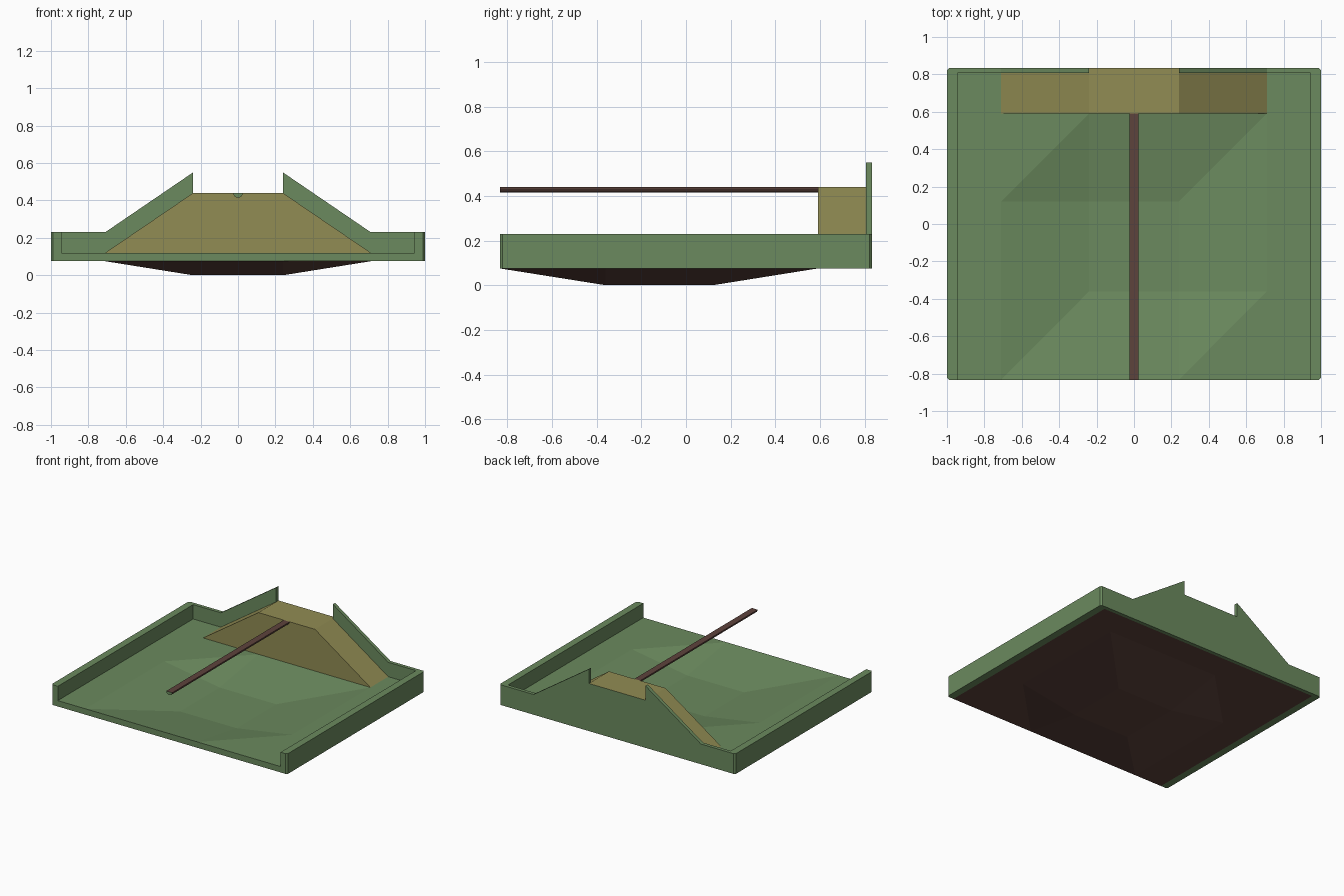
import bpy, bmesh, math

if "Cube" in bpy.data.objects:
    bpy.data.objects.remove(bpy.data.objects["Cube"])

def material(name, color):
    m = bpy.data.materials.new(name)
    m.diffuse_color = (*color, 1)
    m.use_nodes = True
    m.node_tree.nodes["Principled BSDF"].inputs["Base Color"].default_value = m.diffuse_color
    return m

GREEN = material("green", (0.147, 0.254, 0.112))
SAND = material("sand", (0.283, 0.262, 0.087))
BROWN = material("brown", (0.11, 0.056, 0.045))

Y = 0.833                        # half depth of the tray
IN_X, IN_Y = 0.945, 0.806        # inner faces of the walls
BASE, FLOOR, RIM, TOP = 0.075, 0.12, 0.23, 0.44

def finish(name, bm, mats, recalc=True):
    if recalc:
        bmesh.ops.recalc_face_normals(bm, faces=bm.faces)
    me = bpy.data.meshes.new(name)
    bm.to_mesh(me)
    bm.free()
    for m in mats:
        me.materials.append(m)
    ob = bpy.data.objects.new(name, me)
    bpy.context.collection.objects.link(ob)
    return ob

def prism(name, pts, axis, a, b, mats, pick=None):
    """Extrude a 2D outline along y (points are x,z) or z (points are x,y)."""
    place = (lambda p, t: (p[0], t, p[1])) if axis == 'y' else (lambda p, t: (p[0], p[1], t))
    bm = bmesh.new()
    lo = [bm.verts.new(place(p, a)) for p in pts]
    hi = [bm.verts.new(place(p, b)) for p in pts]
    bm.faces.new(lo)
    bm.faces.new(hi[::-1])
    n = len(pts)
    for i in range(n):
        j = (i + 1) % n
        bm.faces.new((lo[i], lo[j], hi[j], hi[i]))
    bmesh.ops.recalc_face_normals(bm, faces=bm.faces)
    if pick:
        for f in bm.faces:
            f.material_index = 1 if pick(f) else 0
    return finish(name, bm, mats)

# dished floor: green top, brown underside, green front edge
xs = [-IN_X, -0.71, -0.24, 0.24, 0.71, IN_X]
ys = [-Y, -0.36, 0.12, 0.59, IN_Y]
bm = bmesh.new()

def sheet(z):
    return [[bm.verts.new((x, y, z - (0.075 if i in (2, 3) and j in (1, 2) else 0)))
             for i, x in enumerate(xs)] for j, y in enumerate(ys)]

top, low = sheet(FLOOR), sheet(BASE)
for j in range(len(ys) - 1):
    for i in range(len(xs) - 1):
        for g, mat in ((top, 0), (low, 1)):
            a, b, c, d = g[j][i], g[j][i + 1], g[j + 1][i + 1], g[j + 1][i]
            for tri in ((a, b, c), (a, c, d)):
                f = bm.faces.new(tri if mat == 0 else tri[::-1])
                f.material_index = mat
for i in range(len(xs) - 1):
    bm.faces.new((low[0][i], low[0][i + 1], top[0][i + 1], top[0][i]))
finish("dished_floor", bm, [GREEN, BROWN], recalc=False)

# side walls with small chamfered outer corners
c = 0.012
for s, side in ((-1, "left"), (1, "right")):
    outline = [(IN_X, -Y), (1 - c, -Y), (1, -Y + c), (1, Y - c), (1 - c, Y), (IN_X, Y)]
    prism(side + "_wall", [(s * x, y) for x, y in outline], 'z', BASE, RIM, [GREEN])

# back wall rising to two peaks beside a gap at ramp height
half = [(0.24, TOP), (0.24, 0.55), (0.71, RIM), (IN_X, RIM), (IN_X, BASE)]
prism("back_wall", half + [(-x, z) for x, z in reversed(half)], 'y', IN_Y, Y,
      [GREEN, SAND],
      lambda f: f.normal.z > 0.9 and abs(f.calc_center_median().z - TOP) < 0.01)

# sand-coloured ramp against the back wall
prism("ramp", [(-0.71, FLOOR), (0.71, FLOOR), (0.24, TOP), (-0.24, TOP)], 'y',
      0.59, IN_Y, [SAND])

# half-round beam reaching forward from the ramp, with a green front end
arc = [(0.025 * math.cos(t), TOP + 0.025 * math.sin(t))
       for t in (math.pi + math.pi * k / 8 for k in range(9))]
prism("half_round_beam", arc, 'y', -Y, 0.59, [BROWN, GREEN], lambda f: f.normal.y < -0.9)
